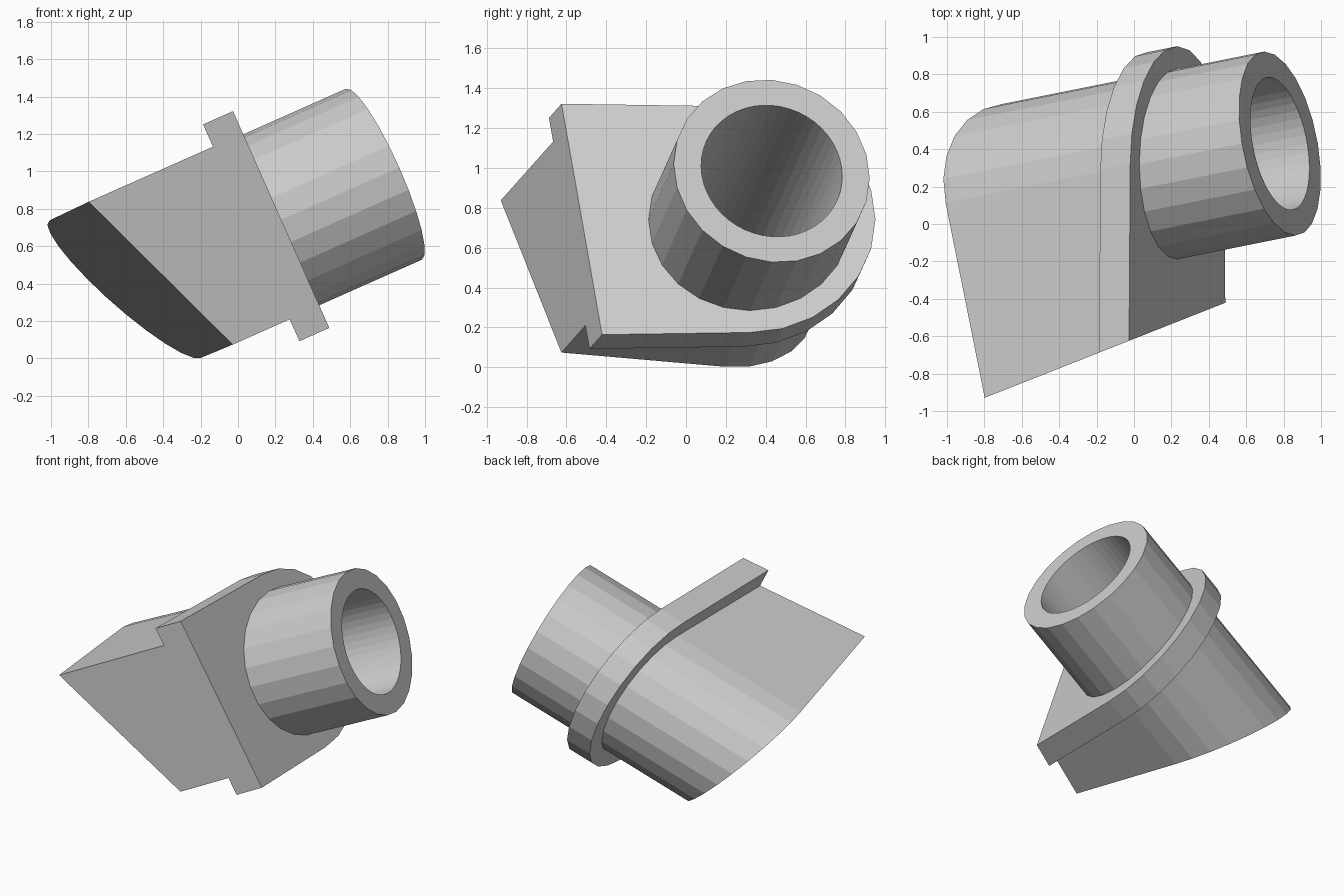
import bpy, bmesh
from math import cos, sin, pi
from mathutils import Vector

if "Cube" in bpy.data.objects:
    bpy.data.objects.remove(bpy.data.objects["Cube"])

# Frame: bore direction, near-y direction, and side direction
A = Vector((1, 0.2, 0.444)).normalized()
M = Vector((-0.406, 0, 0.914)).normalized()
U = M.cross(A).normalized()
END = Vector((0.78, 0.43, 0.985))            # centre of the spigot mouth
N = Vector((0.914, 0, 0.406)).normalized()   # flange normal
FLANGE = Vector((-0.03, -0.6, 1.33))         # point on the flange front face
THICK = 0.175
WALL = (Vector((-0.8, -0.93, 0)), Vector((0.395, -1, 0)))
BASE = (Vector((-0.22, 0.27, 0)), Vector((-0.65, -0.2, -0.735)))


def circle(r, n):
    return [(r * cos(2 * pi * i / n), r * sin(2 * pi * i / n)) for i in range(n)]


def arch(r, flare, n=12):
    pts = [(r * cos(pi * i / n - pi / 2), r * sin(pi * i / n - pi / 2)) for i in range(n + 1)]
    return pts + [(-1.8, r + flare), (-1.8, -r - flare)]


def prism(name, profile, length, start=0.0, cuts=()):
    """Extrude a profile back along the bore and trim it with planes (outside removed)."""
    bm = bmesh.new()
    vs = [bm.verts.new(END - A * start + U * u + M * v) for u, v in profile]
    face = bm.faces.new(vs)
    ext = bmesh.ops.extrude_face_region(bm, geom=[face])
    moved = [g for g in ext["geom"] if isinstance(g, bmesh.types.BMVert)]
    bmesh.ops.translate(bm, verts=moved, vec=-A * length)
    for co, no in cuts:
        bmesh.ops.bisect_plane(bm, geom=bm.verts[:] + bm.edges[:] + bm.faces[:], dist=1e-6,
                               plane_co=co, plane_no=no, clear_outer=True)
        rim = [e for e in bm.edges if e.is_boundary]
        if rim:
            bmesh.ops.holes_fill(bm, edges=rim, sides=0)
    bmesh.ops.recalc_face_normals(bm, faces=bm.faces[:])
    me = bpy.data.meshes.new(name)
    bm.to_mesh(me)
    bm.free()
    ob = bpy.data.objects.new(name, me)
    bpy.context.collection.objects.link(ob)
    return ob


def combine(target, other, op):
    mod = target.modifiers.new(op, 'BOOLEAN')
    mod.object, mod.operation, mod.solver = other, op, 'EXACT'
    bpy.context.view_layer.objects.active = target
    bpy.ops.object.modifier_apply(modifier=mod.name)
    bpy.data.objects.remove(other)


# Flange: arch-shaped plate trimmed by the wall plane
fitting = prism("pipe_fitting", arch(0.62, 0.03), 3, -0.8,
                [(FLANGE, N), (FLANGE - N * THICK, -N), WALL])

# Round spigot, starting inside the flange
spigot = prism("spigot", circle(0.5, 24), 2, 0, [(FLANGE - N * 0.06, -N)])
combine(fitting, spigot, 'UNION')

# Arched body behind the flange, trimmed by the wall and the sloping base
body = prism("body", arch(0.5, 0.01), 4, -0.8, [(FLANGE - N * 0.11, N), WALL, BASE])
combine(fitting, body, 'UNION')

# Blind bore, stopping just short of the base
bore = prism("bore", circle(0.36, 48), 4, -0.3, [(BASE[0] - BASE[1] * 0.05, BASE[1])])
combine(fitting, bore, 'DIFFERENCE')
